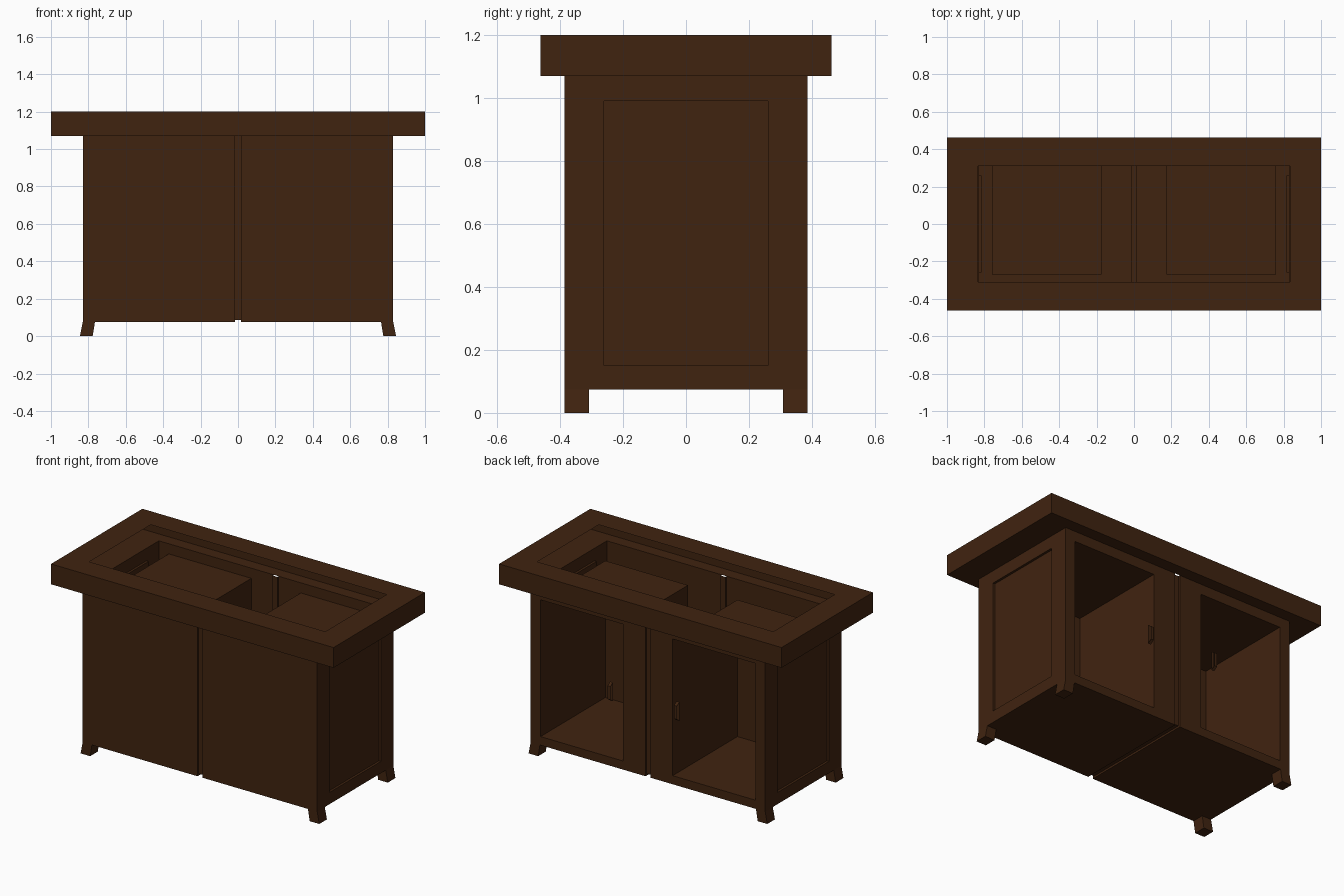
import bpy
import bmesh

cube = bpy.data.objects.get("Cube")
if cube:
    bpy.data.objects.remove(cube, do_unlink=True)

# Shared dimensions
W, D = 0.83, 0.385             # cabinet half width and half depth
FLOOR, RIM, TOP = 0.075, 1.07, 1.2
GAP, STEP = 0.017, 0.012       # half width and depth of the centre groove

wood = bpy.data.materials.new("dark brown wood")
wood.use_nodes = True
brown = (0.051, 0.017, 0.005, 1)
wood.diffuse_color = brown
bsdf = wood.node_tree.nodes["Principled BSDF"]
bsdf.inputs["Base Color"].default_value = brown
bsdf.inputs["Roughness"].default_value = 0.6


def rect(axis, pos, u, v):
    """Rectangle in the plane where the given axis equals pos."""
    points = []
    for a, b in ((u[0], v[0]), (u[1], v[0]), (u[1], v[1]), (u[0], v[1])):
        p = [a, b]
        p.insert("xyz".index(axis), pos)
        points.append(p)
    return points


def loft(bm, loops, closed=True, cap=False):
    """Skin a sequence of matching point loops."""
    rows = [[bm.verts.new(p) for p in loop] for loop in loops]
    n = len(rows[0])
    for r, s in zip(rows, rows[1:]):
        for i in range(n if closed else n - 1):
            j = (i + 1) % n
            bm.faces.new((r[i], r[j], s[j], s[i]))
    if cap:
        bm.faces.new(rows[-1])


def finish(name, bm, mirror=(False, False, False)):
    bmesh.ops.remove_doubles(bm, verts=bm.verts, dist=0.0001)
    bmesh.ops.recalc_face_normals(bm, faces=bm.faces)
    mesh = bpy.data.meshes.new(name)
    bm.to_mesh(mesh)
    bm.free()
    mesh.materials.append(wood)
    obj = bpy.data.objects.new(name, mesh)
    bpy.context.collection.objects.link(obj)
    if any(mirror):
        mod = obj.modifiers.new("Mirror", "MIRROR")
        mod.use_axis = mirror
        mod.use_mirror_merge = False
    return obj


# Cabinets: open-topped shells, mirrored left to right
bm = bmesh.new()
width, depth, height = (GAP, W), (-D, D), (FLOOR, RIM)
loft(bm, [rect("y", -D, width, height)], cap=True)
loft(bm, [rect("z", FLOOR, width, depth)], cap=True)
# back frame running into an inner compartment
hole_x, hole_z = (0.175, 0.76), (0.13, 1.005)
loft(bm, [rect("y", D, width, height), rect("y", D, hole_x, hole_z),
          rect("y", -0.27, hole_x, hole_z)], cap=True)
# end wall with a recessed panel
panel = ((-0.26, 0.26), (0.15, 0.99))
loft(bm, [rect("x", W, depth, height), rect("x", W, *panel),
          rect("x", W - 0.015, *panel)], cap=True)
finish("cabinets", bm, (True, False, False))

# Recessed strip joining the two cabinets
def u_shape(x, inset):
    y, z = D - inset, FLOOR + inset
    return [(x, -y, RIM), (x, -y, z), (x, y, z), (x, y, RIM)]


bm = bmesh.new()
loft(bm, [u_shape(-GAP, 0), u_shape(-GAP, STEP),
          u_shape(GAP, STEP), u_shape(GAP, 0)], closed=False)
finish("centre_strip", bm)

# Hollow countertop frame with a large opening
def plan(z, x, y):
    return rect("z", z, (-x, x), (-y, y))


bm = bmesh.new()
loft(bm, [plan(TOP, 0.835, 0.31), plan(TOP, 1, 0.462),
          plan(RIM, 1, 0.462), plan(RIM, W, D)])
finish("countertop_frame", bm)

# Feet splayed outwards
bm = bmesh.new()
foot_y = (0.308, D)
loft(bm, [rect("z", FLOOR, (0.765, W), foot_y),
          rect("z", 0, (0.777, 0.845), foot_y)], cap=True)
finish("feet", bm, (True, True, False))

# Door handles: bent bands
bm = bmesh.new()
band = [(0.417, 0.512), (0.442, 0.53), (0.442, 0.615), (0.417, 0.632)]
loft(bm, [[(x, y, z) for y, z in band] for x in (0.225, 0.245)])
finish("door_handles", bm, (True, False, False))
